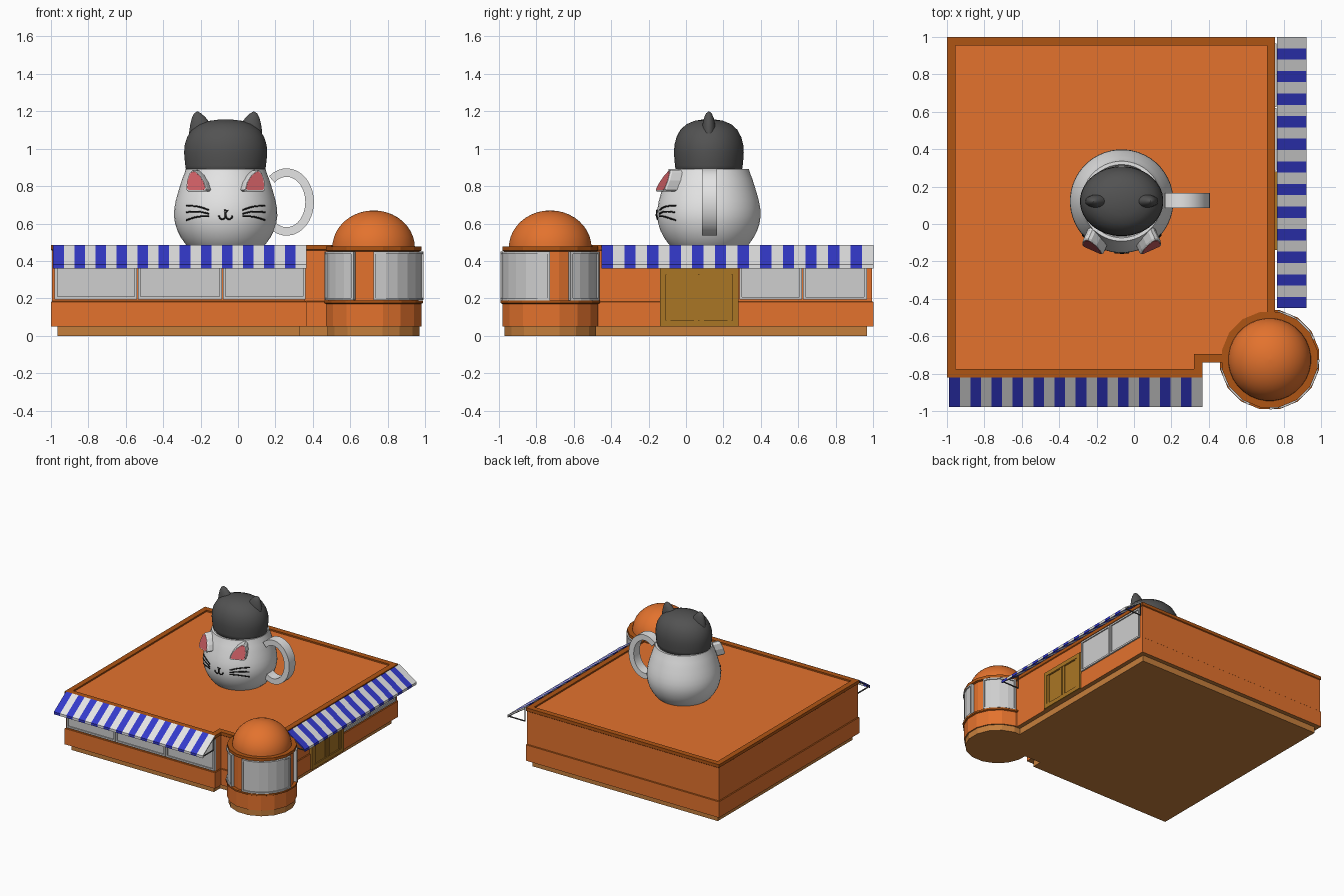
import bpy, bmesh, math
from mathutils import Vector

if "Cube" in bpy.data.objects:
    bpy.data.objects.remove(bpy.data.objects["Cube"])

def mat(name, r, g, b):
    m = bpy.data.materials.new(name)
    m.diffuse_color = (r, g, b, 1)
    m.use_nodes = True
    m.node_tree.nodes["Principled BSDF"].inputs["Base Color"].default_value = m.diffuse_color
    return m

ORANGE = mat("orange", 0.77, 0.17, 0.027)
RIM = mat("dark_orange", 0.43, 0.09, 0.007)
PLINTH = mat("tan", 0.56, 0.21, 0.045)
WHITE = mat("white", 0.78, 0.78, 0.78)
GLASS = mat("window_grey", 0.62, 0.62, 0.62)
BLUE = mat("blue", 0.034, 0.042, 0.60)
GOLD = mat("door_gold", 0.40, 0.18, 0.018)
CHARCOAL = mat("charcoal", 0.085, 0.085, 0.085)
PINK = mat("pink", 0.60, 0.11, 0.125)
BLACK = mat("black", 0.012, 0.012, 0.012)

def finish(name, bm, mats, smooth=False):
    bmesh.ops.recalc_face_normals(bm, faces=bm.faces)
    me = bpy.data.meshes.new(name)
    bm.to_mesh(me)
    bm.free()
    for m in mats:
        me.materials.append(m)
    ob = bpy.data.objects.new(name, me)
    bpy.context.collection.objects.link(ob)
    if smooth:
        bpy.ops.object.select_all(action='DESELECT')
        ob.select_set(True)
        bpy.context.view_layer.objects.active = ob
        bpy.ops.object.shade_smooth_by_angle(angle=math.radians(40))
    return ob

def loft(name, loops, bands, smooth=False):
    """Skin closed loops; bands = material of start cap, each band, end cap (or one material)."""
    if not isinstance(bands, list):
        bands = [bands] * (len(loops) + 1)
    mats = list(dict.fromkeys(bands))
    bm = bmesh.new()
    rings = [[bm.verts.new(p) for p in lp] for lp in loops]
    n = len(rings[0])
    bm.faces.new(rings[0]).material_index = mats.index(bands[0])
    for k, (a, b) in enumerate(zip(rings, rings[1:])):
        for i in range(n):
            j = (i + 1) % n
            bm.faces.new((a[i], a[j], b[j], b[i])).material_index = mats.index(bands[k + 1])
    bm.faces.new(rings[-1]).material_index = mats.index(bands[-1])
    return finish(name, bm, mats, smooth)

def ring(cx, cy, rx, ry, z, n):
    return [(cx + rx * math.cos(math.tau * (i + .5) / n),
             cy + ry * math.sin(math.tau * (i + .5) / n), z) for i in range(n)]

def box(name, lo, hi, m):
    (x0, y0, z0), (x1, y1, z1) = lo, hi
    return loft(name, [[(x0, y0, z), (x1, y0, z), (x1, y1, z), (x0, y1, z)] for z in (z0, z1)], m)

# Main building: one footprint, stepped inward and outward going up
FOOT = [(-1, -.82), (.365, -.82), (.365, -.74), (.5, -.74), (.755, -.5), (.755, 1), (-1, 1)]
def inset(d, z):
    out, n = [], len(FOOT)
    for i in range(n):
        a, b, c = (Vector(FOOT[(i + k) % n]) for k in (-1, 0, 1))
        e, f = (b - a).normalized(), (c - b).normalized()
        p, q = Vector((-e.y, e.x)), Vector((-f.y, f.x))
        v = b + (p + q) * d / (1 + p.dot(q))
        out.append((v.x, v.y, z))
    return out
STEPS = [(.035, 0), (.035, .05), (0, .05), (0, .18), (.006, .185), (.006, .455),
         (0, .46), (0, .485), (.045, .485), (.045, .473)]
loft("building", [inset(*s) for s in STEPS],
     [PLINTH, PLINTH, PLINTH, ORANGE, RIM, ORANGE, RIM, RIM, RIM, RIM, ORANGE])

# Round corner tower with dome
TX, TY = .725, -.725
T = [(.25, 0), (.25, .05), (.26, .05), (.26, .17), (.27, .175), (.27, .188), (.245, .188),
     (.245, .45), (.26, .455), (.26, .478), (.2, .478)]
loft("tower", [ring(TX, TY, r, r, z, 16) for r, z in T],
     [PLINTH, PLINTH, PLINTH, ORANGE, RIM, RIM, RIM, ORANGE, RIM, RIM, RIM, RIM])
loft("dome", [ring(TX, TY, .222 * math.cos(a), .222 * math.cos(a), .47 + .2 * math.sin(a), 32)
              for a in [math.radians(89.5 * i / 10) for i in range(11)]], ORANGE, True)

def arc(name, a0, a1, r0, r1, z0, z1, m):
    n = max(1, round((a1 - a0) / 15))
    loops = []
    for i in range(n + 1):
        a = math.radians(a0 + (a1 - a0) * i / n)
        loops.append([(TX + r * math.cos(a), TY + r * math.sin(a), z)
                      for r, z in ((r0, z0), (r1, z0), (r1, z1), (r0, z1))])
    loft(name, loops, m)

for a0, a1 in ((-170, -114), (-90, 0), (24, 80)):
    arc("tower_window", a0, a1, .235, .258, .19, .45, GLASS)
    for z in (.19, .438):
        arc("tower_window_rail", a0, a1, .24, .266, z, z + .012, GLASS)
    for a in (a0, a1 - 3):
        arc("tower_window_post", a, a + 3, .24, .266, .19, .45, GLASS)

# Flat wall parts: u runs along the wall, d is the distance out of it
def panel(name, side, u0, u1, z0, z1, d0, d1, m):
    if side == "front":
        box(name, (u0, -.814 - d1, z0), (u1, -.814 - d0, z1), m)
    else:
        box(name, (.749 + d0, u0, z0), (.749 + d1, u1, z1), m)

def frame(name, side, u0, u1, z0, z1, w, d, m):
    for a, b in ((u0, u0 + w), (u1 - w, u1)):
        panel(name + "_post", side, a, b, z0, z1, -.01, d, m)
    for a, b in ((z0, z0 + w), (z1 - w, z1)):
        panel(name + "_rail", side, u0 + w, u1 - w, a, b, -.01, d, m)

for side, u0, u1 in (("front", -.98, -.54), ("front", -.535, -.085), ("front", -.08, .362),
                     ("right", .285, .62), ("right", .625, .965)):
    panel("window_pane", side, u0, u1, .195, .45, -.01, .003, GLASS)
    frame("window_frame", side, u0, u1, .195, .45, .014, .012, GLASS)

# Double door
panel("door_back", "right", -.14, .28, .05, .36, -.01, .01, GOLD)
frame("door_frame", "right", -.14, .28, .05, .36, .033, .02, GOLD)
for u in (-.105, .073):
    frame("door_leaf", "right", u, u + .17, .055, .345, .022, .016, GOLD)

# Striped awnings with triangular end brackets
def awning(side, u0, length, count=24):
    def P(u, d, z):
        return (u, -.82 - d, z) if side == "front" else (.765 + d, u, z)
    prof = [(0, .486), (.158, .38), (.158, .36), (.152, .36), (.152, .375), (0, .476)]
    loops = [[P(u0 + length * i / count, d, z) for d, z in prof] for i in range(count + 1)]
    loft(side + "_awning", loops, [BLUE] + [(BLUE, WHITE)[i % 2] for i in range(count)] + [WHITE])
    for u in (u0 + .004, u0 + length - .012):
        for (d0, z0), (d1, z1) in (((0, .365), (.152, .365)), ((0, .365), (0, .472)),
                                   ((0, .468), (.152, .368))):
            dx, dz = (.007, 0) if d0 == d1 else (0, .007)
            q = [(d0, z0), (d1, z1), (d1 + dx, z1 + dz), (d0 + dx, z0 + dz)]
            loft("awning_bracket", [[P(v, d, z) for d, z in q] for v in (u, u + .008)], CHARCOAL)

awning("front", -.988, 1.353)
awning("right", -.45, 1.45)

# Mug
MX, MY = -.066, .122
MUG = [(.195, .472), (.215, .49), (.24, .525), (.258, .56), (.271, .6), (.277, .64), (.275, .68),
       (.268, .72), (.257, .76), (.245, .8), (.232, .84), (.22, .87), (.214, .892)]
loft("mug", [ring(MX, MY, r, r, z, 48) for r, z in MUG + [(.196, .892), (.19, .875)]], WHITE, True)

def on_mug(x, z, out=0):
    for (r0, z0), (r1, z1) in zip(MUG, MUG[1:]):
        if z0 <= z <= z1:
            r = r0 + (r1 - r0) * (z - z0) / (z1 - z0) + out
            return (MX + x, MY - math.sqrt(r * r - x * x), z)

loops = []
for i in range(25):
    a = math.radians(-130 + 260 * i / 24)
    c, s = math.cos(a), math.sin(a)
    loops.append([(.26 + rx * c, y, .715 + rz * s) for rx, rz, y in
                  ((.1, .135, .085), (.146, .18, .085), (.146, .18, .165), (.1, .135, .165))])
loft("mug_handle", loops, WHITE, True)

# Dark lid with two pointed ears
LID = [(.9, .875), (.96, .895), (.97, .91), (.985, .94), (1, .98), (.985, 1.02), (.93, 1.06),
       (.82, 1.1), (.64, 1.13), (.4, 1.149), (.15, 1.156), (.01, 1.157)]
loft("lid", [ring(MX, MY, .223 * k, .187 * k, z, 40) for k, z in LID], CHARCOAL, True)
EAR = [(.11, .085, .04, 1.04), (.125, .071, .038, 1.09), (.134, .056, .034, 1.13),
       (.143, .038, .026, 1.165), (.149, .02, .015, 1.188), (.151, .004, .003, 1.198)]
TRI = [(-.062, -.05), (-.05, -.06), (.05, -.06), (.062, -.05), (.058, 0), (.042, .042),
       (.025, .056), (.008, .054), (-.025, .028), (-.05, -.01)]
for s, side in ((-1, "left"), (1, "right")):
    loft(side + "_lid_ear", [ring(MX + s * dx, MY, rx, ry, z, 20) for dx, rx, ry, z in EAR],
         CHARCOAL, True)
    # Pink ear on the mug, leaning back
    c, n = math.cos(.42), math.sin(.42)
    loops = []
    for depth, k in ((-.06, 1), (.045, 1), (.055, .93), (.055, .86), (.056, .85)):
        loops.append([(MX + s * (.135 + x * k * c + depth * n),
                       -.068 + x * k * n - depth * c + .42 * z * k, .83 + z * k) for x, z in TRI])
    loft(side + "_mug_ear", loops, [WHITE] * 4 + [PINK, PINK])

# Painted face: strokes laid on the mug surface
def stroke(name, pts, w=.0045):
    cu = bpy.data.curves.new(name, 'CURVE')
    cu.dimensions, cu.bevel_depth, cu.bevel_resolution, cu.use_fill_caps = '3D', w, 1, True
    sp = cu.splines.new('POLY')
    sp.points.add(len(pts) - 1)
    for p, (x, z) in zip(sp.points, pts):
        p.co = (*on_mug(x, z, .001), 1)
    cu.materials.append(BLACK)
    ob = bpy.data.objects.new(name, cu)
    bpy.context.collection.objects.link(ob)
    bpy.ops.object.select_all(action='DESELECT')
    ob.select_set(True)
    bpy.context.view_layer.objects.active = ob
    bpy.ops.object.convert(target='MESH')

for s in (-1, 1):
    for z0, z1 in ((.672, .694), (.652, .66), (.638, .618)):
        stroke("whisker", [(s * (.09 + .12 * t), z0 + (z1 - z0) * t + .008 * math.sin(math.pi * t))
                           for t in [i / 6 for i in range(7)]])
    stroke("mouth", [(s * (.018 - .018 * math.cos(a)), .643 - .02 * math.sin(a))
                     for a in [math.pi * i / 8 for i in range(9)]])
stroke("nose", [(-.01, .67), (.01, .67), (0, .66), (0, .64)], .006)
